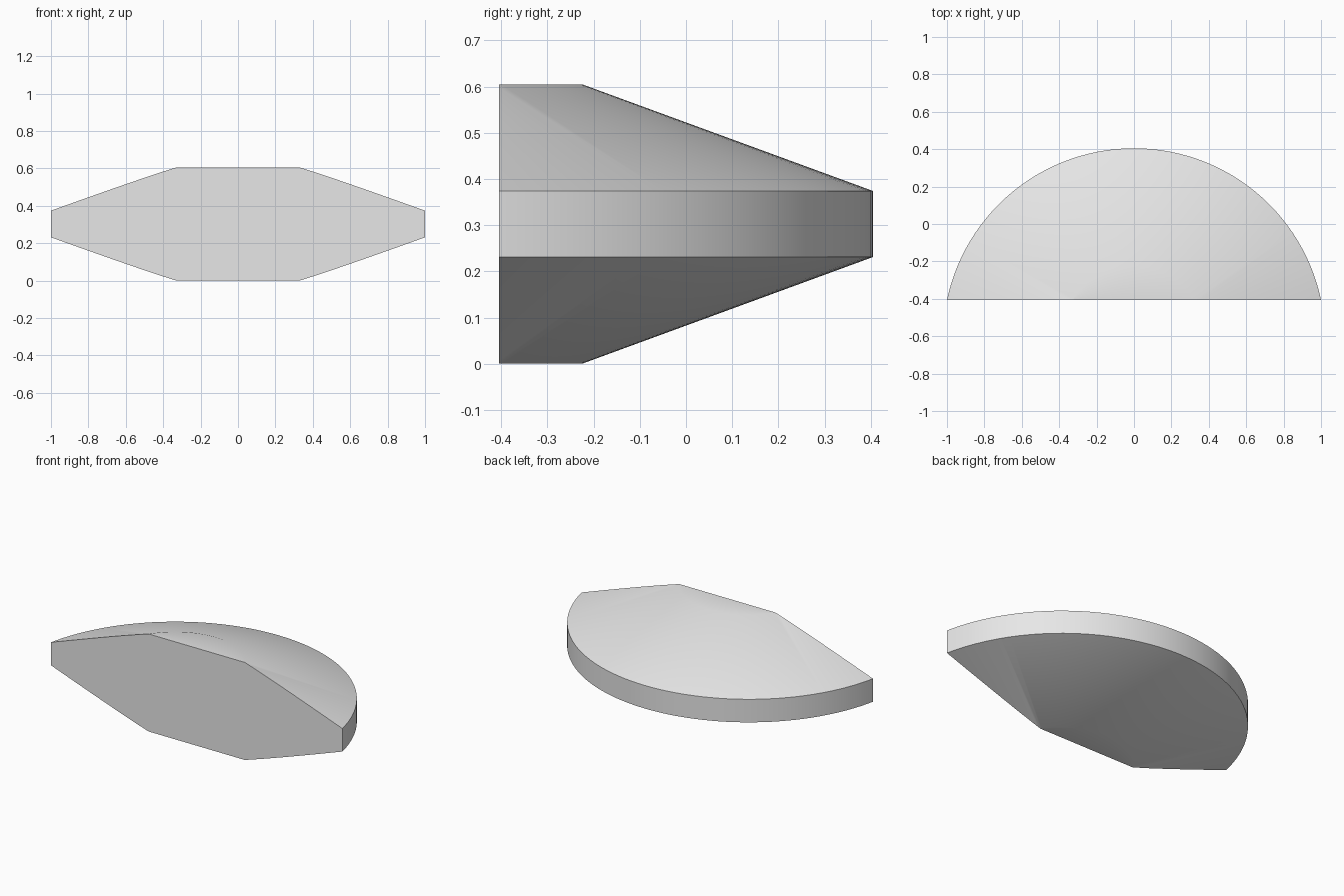
import bpy, bmesh, math
from mathutils import Matrix, Vector

cube = bpy.data.objects.get("Cube")
if cube:
    bpy.data.objects.remove(cube, do_unlink=True)

RIM_R, FLAT_R = 1.022, 0.392      # outer rim and flat cap radii
HEIGHT, RIM_LOW, RIM_HIGH = 0.605, 0.231, 0.374
CENTRE_Y, FRONT_Y = -0.617, -0.405
SEGMENTS = 128

grey = bpy.data.materials.new("light grey")
grey.use_nodes = True
grey.diffuse_color = (0.8, 0.8, 0.8, 1)
grey.node_tree.nodes["Principled BSDF"].inputs["Base Color"].default_value = (0.8, 0.8, 0.8, 1)

# Revolved double-cone disc
bm = bmesh.new()
profile = [(0, 0), (FLAT_R, 0), (RIM_R, RIM_LOW), (RIM_R, RIM_HIGH), (FLAT_R, HEIGHT), (0, HEIGHT)]
verts = [bm.verts.new((r, 0, z)) for r, z in profile]
edges = [bm.edges.new(pair) for pair in zip(verts, verts[1:])]
bmesh.ops.spin(bm, geom=verts + edges, axis=(0, 0, 1), cent=(0, 0, 0),
               angle=math.tau, steps=SEGMENTS)
bmesh.ops.remove_doubles(bm, verts=bm.verts, dist=1e-4)
bmesh.ops.transform(bm, matrix=Matrix.Translation((0, CENTRE_Y, 0)), verts=bm.verts)

# Slice off the front and close it with a flat face
cut = bmesh.ops.bisect_plane(bm, geom=bm.verts[:] + bm.edges[:] + bm.faces[:],
                             plane_co=Vector((0, FRONT_Y, 0)), plane_no=Vector((0, -1, 0)),
                             clear_outer=True)
rim = [e for e in cut["geom_cut"] if isinstance(e, bmesh.types.BMEdge)]
bmesh.ops.contextual_create(bm, geom=rim)
bmesh.ops.recalc_face_normals(bm, faces=bm.faces)

mesh = bpy.data.meshes.new("bevelled_half_disc")
bm.to_mesh(mesh)
bm.free()
mesh.materials.append(grey)
disc = bpy.data.objects.new("bevelled_half_disc", mesh)
bpy.context.collection.objects.link(disc)

# Smooth cones, crisp rim and cut edges
bpy.ops.object.select_all(action="DESELECT")
disc.select_set(True)
bpy.context.view_layer.objects.active = disc
bpy.ops.object.shade_smooth_by_angle(angle=math.radians(30))
